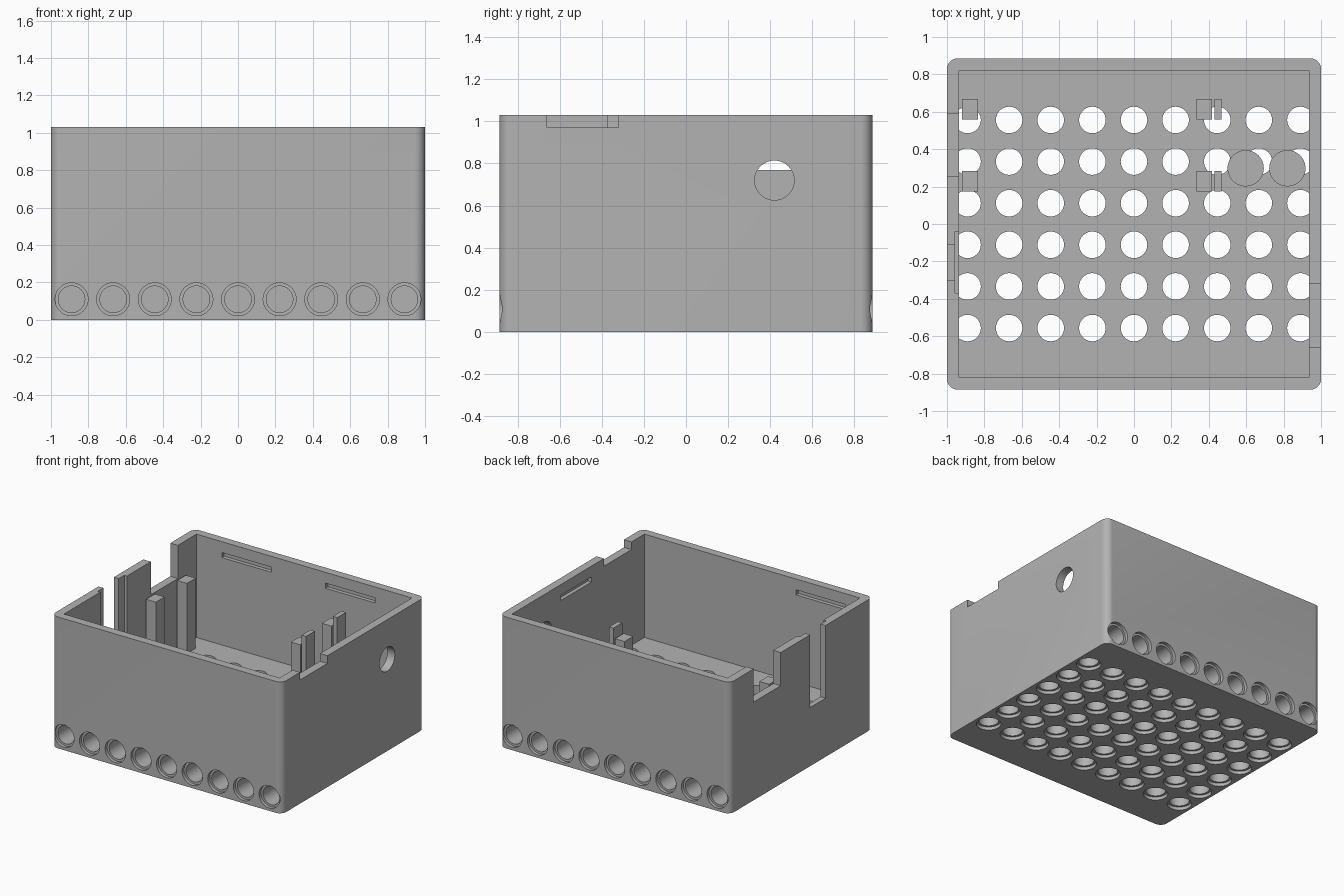
import bpy, bmesh, math
from mathutils import Matrix, Vector

if "Cube" in bpy.data.objects:
    bpy.data.objects.remove(bpy.data.objects["Cube"], do_unlink=True)

grey = bpy.data.materials.new("grey_plastic")
grey.use_nodes = True
colour = (0.45, 0.45, 0.45, 1)
grey.diffuse_color = colour
grey.node_tree.nodes["Principled BSDF"].inputs["Base Color"].default_value = colour

HX, HY, TOP = 1.0, 0.885, 1.03      # half sizes and height
IX, IY, FLOOR = 0.935, 0.82, 0.22   # inside half sizes, floor level
PITCH = 0.2225
columns = [(i - 4) * PITCH for i in range(9)]
rows = [(i - 2.5) * PITCH for i in range(6)]


def add_box(bm, x0, x1, y0, y1, z0, z1):
    size = Matrix.Diagonal((x1 - x0, y1 - y0, z1 - z0, 1))
    middle = Matrix.Translation(((x0 + x1) / 2, (y0 + y1) / 2, (z0 + z1) / 2))
    return bmesh.ops.create_cube(bm, size=1, matrix=middle @ size)["verts"]


def add_cylinder(bm, start, end, radius, sides=40):
    a, b = Vector(start), Vector(end)
    turn = (b - a).to_track_quat('Z', 'Y').to_matrix().to_4x4()
    bmesh.ops.create_cone(bm, cap_ends=True, segments=sides, radius1=radius, radius2=radius,
                          depth=(b - a).length, matrix=Matrix.Translation((a + b) / 2) @ turn)


def make_object(name, bm):
    mesh = bpy.data.meshes.new(name)
    bm.to_mesh(mesh)
    bm.free()
    mesh.materials.append(grey)
    obj = bpy.data.objects.new(name, mesh)
    bpy.context.collection.objects.link(obj)
    return obj


def smooth(obj):
    bpy.ops.object.select_all(action='DESELECT')
    obj.select_set(True)
    bpy.context.view_layer.objects.active = obj
    bpy.ops.object.shade_smooth_by_angle(angle=math.radians(30))


def cut(target, name, bm):
    cutter = make_object(name, bm)
    cutter.hide_render = True
    mod = target.modifiers.new(name, 'BOOLEAN')
    mod.operation, mod.solver, mod.object = 'DIFFERENCE', 'EXACT', cutter
    bpy.ops.object.select_all(action='DESELECT')
    bpy.context.view_layer.objects.active = target
    target.select_set(True)
    bpy.ops.object.modifier_apply(modifier=mod.name)
    bpy.data.objects.remove(cutter, do_unlink=True)


# Case with rounded upright corners
bm = bmesh.new()
add_box(bm, -HX, HX, -HY, HY, 0, TOP)
upright = [e for e in bm.edges if abs(e.verts[0].co.z - e.verts[1].co.z) > 0.5]
bmesh.ops.bevel(bm, geom=upright, offset=0.055, segments=8, profile=0.5, affect='EDGES')
case = make_object("case", bm)

# Hollow interior
bm = bmesh.new()
add_box(bm, -IX, IX, -IY, IY, FLOOR, TOP + 0.2)
cut(case, "cavity", bm)

# Floor holes, blind holes along front and back, round socket in the right wall
bm = bmesh.new()
for x in columns:
    for y in rows:
        add_cylinder(bm, (x, y, -0.1), (x, y, FLOOR + 0.005), 0.071)
    for s in (-1, 1):
        add_cylinder(bm, (x, s * (HY + 0.1), 0.11), (x, s * 0.665, 0.11), 0.071)
add_cylinder(bm, (0.85, 0.42, 0.72), (1.1, 0.42, 0.72), 0.094)
cut(case, "bores", bm)

# Shallow counterbores
bm = bmesh.new()
for x in columns:
    for y in rows:
        add_cylinder(bm, (x, y, -0.1), (x, y, 0.025), 0.088)
    for s in (-1, 1):
        add_cylinder(bm, (x, s * (HY + 0.1), 0.11), (x, s * (HY - 0.025), 0.11), 0.088)
cut(case, "counterbores", bm)

# Wall openings and inner lid slots
bm = bmesh.new()
add_box(bm, -1.1, -0.9, 0.255, 0.59, 0.77, 1.2)
add_box(bm, -1.1, -0.9, -0.3, -0.11, 0.46, 1.2)
add_box(bm, 0.9, 1.1, -0.66, -0.32, 0.97, 1.2)
for x in (-0.5, 0.4):
    add_box(bm, x - 0.215, x + 0.215, 0.78, 0.85, 0.905, 0.945)
add_box(bm, -0.81, -0.38, -0.85, -0.78, 0.905, 0.945)
add_box(bm, 0.9, 0.965, -0.165, 0.215, 0.905, 0.945)
cut(case, "openings", bm)

# Recess around the tall opening
bm = bmesh.new()
add_box(bm, -0.958, -0.9, -0.37, -0.04, 0.42, 1.3)
cut(case, "recess", bm)
smooth(case)

# Board supports: square posts with thin taller stops beside the right pair
for label, y in (("front", 0.175), ("back", 0.56)):
    for part, x0, x1, top in (("left_post", -0.92, -0.835, 0.77),
                              ("right_post", 0.335, 0.418, 0.77),
                              ("right_stop", 0.43, 0.468, 0.85)):
        bm = bmesh.new()
        add_box(bm, x0, x1, y, y + 0.108, FLOOR - 0.01, top)
        make_object(label + "_" + part, bm)

# Round supports on the floor
for label, x in (("inner", 0.597), ("outer", 0.82)):
    bm = bmesh.new()
    add_cylinder(bm, (x, 0.298, FLOOR), (x, 0.298, 0.35), 0.097)
    smooth(make_object(label + "_round_support", bm))
